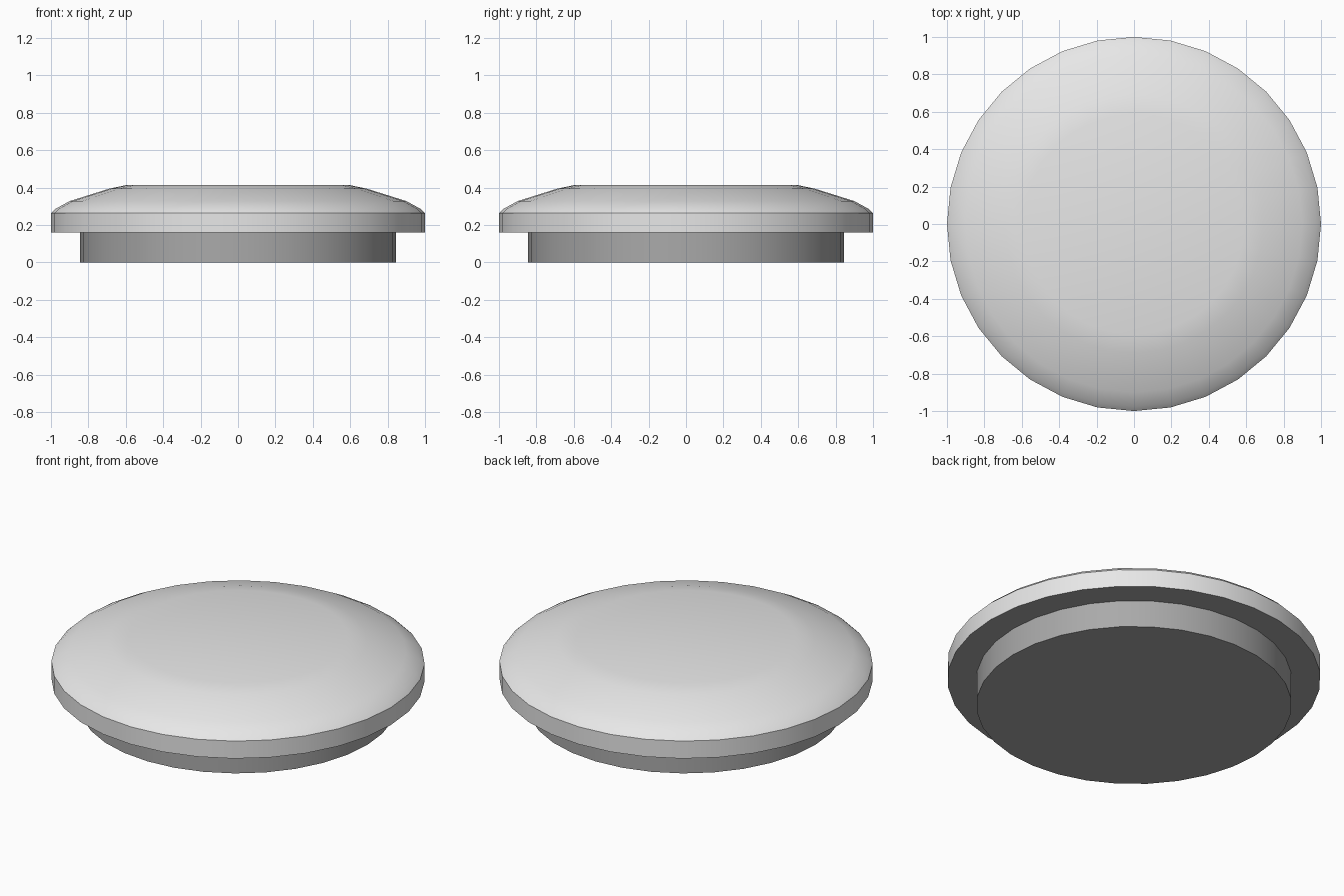
import bpy
import bmesh
import math

SIDES = 32

cube = bpy.data.objects.get("Cube")
if cube:
    bpy.data.objects.remove(cube, do_unlink=True)


def make_material(name, value):
    mat = bpy.data.materials.new(name)
    mat.use_nodes = True
    colour = (value, value, value, 1)
    mat.diffuse_color = colour
    mat.node_tree.nodes["Principled BSDF"].inputs["Base Color"].default_value = colour
    return mat


def lathe(name, profile, materials):
    """Stack rings of (radius, height) and close both ends."""
    bm = bmesh.new()
    rings = []
    for r, z in profile:
        angles = [math.tau * i / SIDES for i in range(SIDES)]
        rings.append([bm.verts.new((r * math.cos(a), r * math.sin(a), z)) for a in angles])
    for low, high in zip(rings, rings[1:]):
        for i in range(SIDES):
            j = (i + 1) % SIDES
            bm.faces.new((low[i], low[j], high[j], high[i]))
    bm.faces.new(rings[0][::-1])
    bm.faces.new(rings[-1])
    bm.normal_update()
    # Downward faces take the last material
    for face in bm.faces:
        if face.normal.z < -0.9:
            face.material_index = len(materials) - 1
    mesh = bpy.data.meshes.new(name)
    bm.to_mesh(mesh)
    bm.free()
    for mat in materials:
        mesh.materials.append(mat)
    obj = bpy.data.objects.new(name, mesh)
    bpy.context.collection.objects.link(obj)
    bpy.ops.object.select_all(action="DESELECT")
    obj.select_set(True)
    bpy.context.view_layer.objects.active = obj
    bpy.ops.object.shade_smooth_by_angle(angle=math.radians(30))
    return obj


light_grey = make_material("light grey", 0.8)
mid_grey = make_material("mid grey", 0.4)

# Narrow plug underneath
lathe("base_plug", [(0.845, 0), (0.845, 0.16)], [mid_grey])

# Wide cap with a straight rim and a shallow domed top
lathe("domed_cap",
      [(1, 0.16), (1, 0.263), (0.975, 0.287), (0.9, 0.328),
       (0.69, 0.394), (0.59, 0.415)],
      [light_grey, mid_grey])
